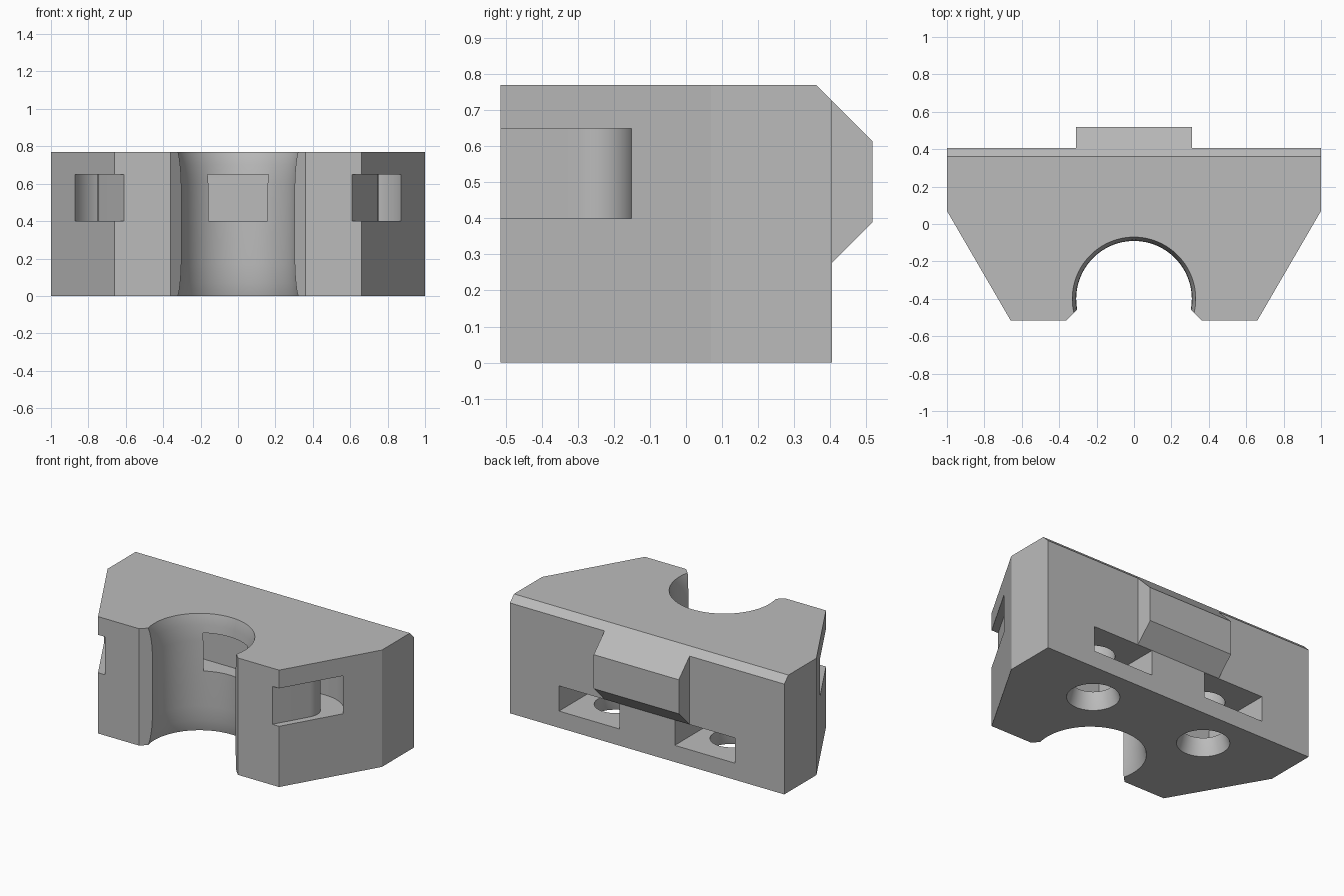
import bpy, bmesh
from math import sin, cos, pi, radians
from mathutils import Vector

cube = bpy.data.objects.get("Cube")
if cube:
    bpy.data.objects.remove(cube, do_unlink=True)

grey = bpy.data.materials.new("light_grey")
grey.use_nodes = True
colour = (0.5, 0.5, 0.5, 1)
grey.diffuse_color = colour
grey.node_tree.nodes["Principled BSDF"].inputs["Base Color"].default_value = colour


def finish(name, bm):
    bmesh.ops.recalc_face_normals(bm, faces=bm.faces[:])
    mesh = bpy.data.meshes.new(name)
    bm.to_mesh(mesh)
    bm.free()
    mesh.materials.append(grey)
    obj = bpy.data.objects.new(name, mesh)
    bpy.context.collection.objects.link(obj)
    return obj


def prism(points, place, along):
    """Extrude a flat outline; place() turns 2D points into 3D ones."""
    bm = bmesh.new()
    face = bm.faces.new([bm.verts.new(place(a, b)) for a, b in points])
    new = bmesh.ops.extrude_face_region(bm, geom=[face])["geom"]
    moved = [v for v in new if isinstance(v, bmesh.types.BMVert)]
    bmesh.ops.translate(bm, verts=moved, vec=Vector(along))
    return bm


def lathe(profile, x, y, sides):
    """Closed round solid from (radius, z) pairs."""
    bm = bmesh.new()
    rings = [[bm.verts.new((x + r * cos(2 * pi * i / sides),
                            y + r * sin(2 * pi * i / sides), z))
              for i in range(sides)] for r, z in profile]
    for low, high in zip(rings, rings[1:]):
        for i in range(sides):
            j = (i + 1) % sides
            bm.faces.new((low[i], low[j], high[j], high[i]))
    bm.faces.new(rings[0][::-1])
    bm.faces.new(rings[-1])
    return bm


def combine(target, tool, operation):
    tool.hide_render = True
    mod = target.modifiers.new("combine", "BOOLEAN")
    mod.operation, mod.solver, mod.object = operation, "EXACT", tool
    bpy.context.view_layer.objects.active = target
    bpy.ops.object.modifier_apply(modifier=mod.name)
    bpy.data.objects.remove(tool, do_unlink=True)


def mirrored(half):
    return half + [(-x, y) for x, y in reversed(half)]


def arc(cx, cy, r, start, end, steps):
    return [(cx + r * cos(radians(start + (end - start) * i / steps)),
             cy + r * sin(radians(start + (end - start) * i / steps)))
            for i in range(steps + 1)]


HEIGHT, BACK, FRONT = 0.77, 0.405, -0.515

# Main block with tapered front and bevelled top back edge
bm = prism(mirrored([(1, BACK), (1, 0.07), (0.66, FRONT)]),
           lambda a, b: (a, b, 0), (0, 0, HEIGHT))
edge = [e for e in bm.edges
        if all(v.co.y > BACK - 0.01 and v.co.z > 0.5 for v in e.verts)]
bmesh.ops.bevel(bm, geom=edge, offset=0.043, segments=1, affect="EDGES")
body = finish("mount_block", bm)

# Sloped tongue on the back
tongue = [(0.3, 0.3), (BACK, 0.277), (0.518, 0.39), (0.518, 0.614),
          (BACK, 0.727), (0.3, 0.7)]
combine(body, finish("back_tongue", prism(
    tongue, lambda a, b: (-0.31, a, b), (0.62, 0, 0))), "UNION")

# Bore, flared at both ends
flare = [(0.33, 0), (0.322, 0.03), (0.316, 0.07), (0.311, 0.12), (0.309, 0.17)]
profile = ([(0.33, -0.1)] + flare + [(r, HEIGHT - z) for r, z in reversed(flare)]
           + [(0.33, HEIGHT + 0.1)])
combine(body, finish("bore_cutter", lathe(profile, 0, -0.4, 96)), "DIFFERENCE")

# Angled mouth of the bore
mouth = [(0, -0.155), (0.455, -0.61), (-0.455, -0.61)]
combine(body, finish("mouth_cutter", prism(
    mouth, lambda a, b: (a, b, -0.1), (0, 0, HEIGHT + 0.2))), "DIFFERENCE")

# Strap channel running round behind the bore
cx, cy = 0.64, -0.245
half = (arc(cx, cy, 0.25, 90, 0, 16) + [(0.95, -0.7), (0.503, -0.7)]
        + arc(cx, cy, 0.11, -30, 90, 16))
# Outline runs along the outer wall, round both ends, and back on the inner wall
outline = half + [(-x, y) for x, y in reversed(half)]
combine(body, finish("strap_cutter", prism(
    outline, lambda a, b: (a, b, 0.4), (0, 0, 0.25))), "DIFFERENCE")

# Nut slots from the back, with tapered bolt holes from below
for side in (1, -1):
    x = 0.422 * side
    slot = [(x - 0.22, -0.08), (x + 0.22, -0.08), (x + 0.22, 0.6), (x - 0.22, 0.6)]
    combine(body, finish("nut_slot_cutter", prism(
        slot, lambda a, b: (a, b, 0.11), (0, 0, 0.166))), "DIFFERENCE")
    hole = [(0.157, -0.05), (0.157, 0), (0.128, 0.1), (0.128, 0.6)]
    combine(body, finish("bolt_hole_cutter", lathe(hole, x, 0.13, 48)), "DIFFERENCE")

bpy.ops.object.select_all(action="DESELECT")
body.select_set(True)
bpy.context.view_layer.objects.active = body
bpy.ops.object.shade_smooth_by_angle(angle=radians(25))
